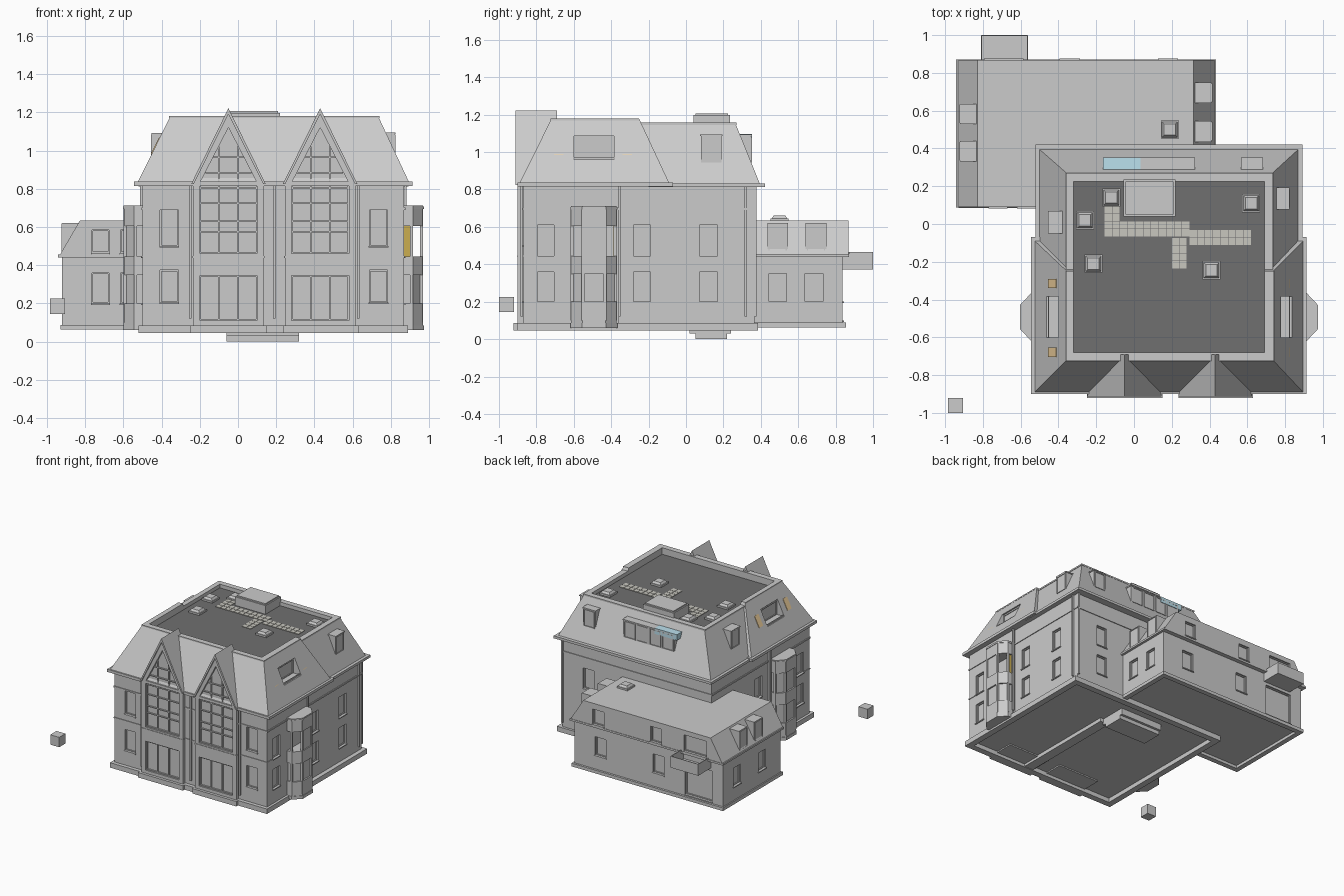
import bpy, bmesh, math
from mathutils import Matrix

if "Cube" in bpy.data.objects:
    bpy.data.objects.remove(bpy.data.objects["Cube"])

CX = 0.185  # mirror axis of the main block


def finish(name, bm, mat=None):
    bmesh.ops.recalc_face_normals(bm, faces=bm.faces)
    me = bpy.data.meshes.new(name)
    bm.to_mesh(me)
    bm.free()
    ob = bpy.data.objects.new(name, me)
    bpy.context.collection.objects.link(ob)
    if mat:
        me.materials.append(mat)
    return ob


def material(name, rgb):
    m = bpy.data.materials.new(name)
    m.diffuse_color = (*rgb, 1)
    m.use_nodes = True
    m.node_tree.nodes["Principled BSDF"].inputs["Base Color"].default_value = m.diffuse_color
    return m


def boxes(name, items, mat=None):
    bm = bmesh.new()
    for x0, x1, y0, y1, z0, z1 in items:
        c = Matrix.Translation(((x0 + x1) / 2, (y0 + y1) / 2, (z0 + z1) / 2))
        s = Matrix.Diagonal((abs(x1 - x0), abs(y1 - y0), abs(z1 - z0), 1))
        bmesh.ops.create_cube(bm, size=1, matrix=c @ s)
    return finish(name, bm, mat)


def prism(name, pts, axis, a, b, mat=None):
    put = {'y': lambda u, v, t: (u, t, v), 'z': lambda u, v, t: (u, v, t)}[axis]
    bm = bmesh.new()
    lo = [bm.verts.new(put(u, v, a)) for u, v in pts]
    hi = [bm.verts.new(put(u, v, b)) for u, v in pts]
    bm.faces.new(lo)
    bm.faces.new(hi)
    for i in range(len(pts)):
        j = (i + 1) % len(pts)
        bm.faces.new((lo[i], lo[j], hi[j], hi[i]))
    return finish(name, bm, mat)


def frustum(name, r0, z0, r1, z1):
    bm = bmesh.new()
    rings = [[bm.verts.new((x, y, z)) for x, y in ((r[0], r[2]), (r[1], r[2]), (r[1], r[3]), (r[0], r[3]))]
             for r, z in ((r0, z0), (r1, z1))]
    for r in rings:
        bm.faces.new(r)
    for i in range(4):
        j = (i + 1) % 4
        bm.faces.new((rings[0][i], rings[0][j], rings[1][j], rings[1][i]))
    return finish(name, bm)


def cut(ob, cutter):
    m = ob.modifiers.new("cut", 'BOOLEAN')
    m.operation, m.solver, m.object = 'DIFFERENCE', 'EXACT', cutter
    bpy.context.view_layer.objects.active = ob
    bpy.ops.object.modifier_apply(modifier=m.name)
    bpy.data.objects.remove(cutter)


def on_wall(face, u0, u1, d0, d1, z0, z1):
    axis, plane, s = face
    a, b = sorted((plane + s * d0, plane + s * d1))
    return (a, b, u0, u1, z0, z1) if axis == 'x' else (u0, u1, a, b, z0, z1)


frames = []


def window(face, u, z, w, h, cutters=None, depth=0.02):
    u0, u1, t = u - w / 2, u + w / 2, 0.006
    a, b = -0.004, 0.005
    if cutters is not None:
        cutters.append(on_wall(face, u0, u1, -depth, 0.03, z, z + h))
        a, b = -depth, -depth + 0.008
        frames.append(on_wall(face, u0 - .004, u1 + .004, -.005, .008, z - .008, z))
    for p, q in ((u0, u0 + t), (u1 - t, u1)):
        frames.append(on_wall(face, p, q, a, b, z, z + h))
    for p, q in ((z, z + t), (z + h - t, z + h)):
        frames.append(on_wall(face, u0, u1, a, b, p, q))


dark = material("dark_roofing", (0.16, 0.16, 0.16))
tan = material("paving", (0.58, 0.57, 0.52))
amber = material("amber_blind", (0.9, 0.66, 0.35))
ochre = material("ochre_panel", (0.6, 0.42, 0.08))
blue = material("blue_glass", (0.5, 0.75, 0.85))

# main walls, slightly narrower at the rear
body = prism("main_walls", [(-.5, -.87), (.87, -.87), (.87, -.36), (.855, -.36), (.855, .365),
                            (-.485, .365), (-.485, -.36), (-.5, -.36)], 'z', .08, .825)
cuts = []
for z, h in ((.2, .16), (.445, .165)):
    for s in (1, -1):
        window(('x', CX + s * .685, s), -.75, z, .09, h, cuts)
        window(('x', CX + s * .67, s), -.235, z, .09, h, cuts)
    window(('x', .855, 1), .12, z, .095, h, cuts)
    window(('y', .365, 1), .62, z, .095, h, cuts)
for z, h in ((.204, .17), (.5, .2)):
    for x in (-.36, .735):
        window(('y', -.87, -1), x, z, .095, h, cuts)
cut(body, boxes("cutter", cuts))

# string courses, eaves and plinth rings that leave the underside recessed
boxes("string_courses", [(-.506, .876, -.876, -.36, .69, .702), (-.491, .861, -.4, .371, .69, .702),
                         (-.505, .875, -.875, -.8, .44, .449)])
boxes("eaves", [(-.545, .913, -.9, -.07, .815, .837), (-.522, .893, -.2, .422, .812, .832)])
boxes("plinth", [(-.52, .89, -.9, -.85, .045, .085), (-.52, -.47, -.9, .385, .045, .085),
                 (.84, .89, -.9, .385, .045, .085), (-.52, .89, .335, .385, .045, .085),
                 (-.25, .15, -.922, -.88, .045, .085), (.235, .63, -.922, -.88, .045, .085),
                 (-.93, -.89, .085, .85, .062, .088), (-.93, .43, .815, .855, .062, .088),
                 (.39, .43, .36, .85, .062, .088), (-.93, -.48, .085, .125, .062, .088)])
boxes("basement", [(-.06, .32, .02, .24, .03, .082), (.1, .32, .05, .22, 0, .05),
                   (-.06, .1, .05, .22, .0, .035), (.27, .35, -.87, .03, .05, .082)])

# mansard roofs with sunken deck and side loggias
deck = (-.32, .69, -.68, .225, 1.12, 1.4)
front_roof = frustum("front_mansard", (-.525, .895, -.89, -.09), .835, (-.355, .735, -.72, -.25), 1.177)
rear_roof = frustum("rear_mansard", (-.5, .87, -.5, .395), .83, (-.352, .728, -.5, .265), 1.152)
loggias = [tuple(sorted((CX + s * .58, CX + s * .8))) + (-.6, -.385, .96, 1.085) for s in (1, -1)]
cut(front_roof, boxes("cutter", [deck] + loggias))
cut(rear_roof, boxes("cutter", [deck] + loggias))
boxes("roof_deck", [(-.325, .695, -.69, .23, 1.11, 1.127)], dark)
boxes("parapet_coping", [(-.36, .74, -.725, -.68, 1.17, 1.18), (-.36, -.32, -.7, -.25, 1.17, 1.18),
                         (.69, .74, -.7, -.25, 1.17, 1.18), (-.36, -.32, -.25, .27, 1.145, 1.157),
                         (.69, .735, -.25, .27, 1.145, 1.157), (-.36, .735, .225, .27, 1.145, 1.157)])
for s in (1, -1):
    x = CX + s * .638
    boxes("loggia_rail", [(x - .003, x + .003, -.6, -.385, .96, .972)])
    window(('x', CX + s * .581, s), -.4925, .965, .2, .11)
    # amber skylights lying on the slope
    for y in (-.68, -.315):
        bm = bmesh.new()
        rot = Matrix.Rotation(-s * math.atan2(.17, .342), 4, 'Y')
        zc = 1.025
        xc = CX + s * (.71 - .17 * (zc - .835) / .342)
        bmesh.ops.create_cube(bm, size=1, matrix=Matrix.Translation((xc, y, zc)) @ rot @ Matrix.Diagonal((.008, .05, .095, 1)))
        finish("amber_skylight", bm, amber)

# twin front gables running from ground to ridge
for c in (-.05, .43):
    shape = [(c - .185, .07), (c + .185, .07), (c + .185, .83), (c, 1.2), (c - .185, .83)]
    g = prism("gable_bay", shape, 'y', -.9, -.7)
    cut(g, boxes("cutter", [(c - .15, c + .15, -1, -.88, .11, .345)]))
    cut(g, prism("cutter", [(c - .15, .46), (c + .15, .46), (c + .15, .83), (c, 1.12), (c - .15, .83)], 'y', -1, -.88))
    prism("gable_roof", [(c - .195, .825), (c, 1.222), (c + .195, .825), (c + .182, .825), (c, 1.19), (c - .182, .825)],
          'y', -.912, -.69)
    bars = [(c - .15, c + .15, -.89, -.875, z, z + .008) for z in (.11, .337, .46, .57, .625, .72, .8)]
    bars += [(c - w, c + w, -.89, -.875, z, z + .008) for z, w in ((.88, .12), (.96, .08))]
    for dx in (-.147, -.05, .05, .147):
        top = .83 if abs(dx) > .1 else 1.02
        bars += [(c + dx - .004, c + dx + .004, -.89, -.875, z0, z1) for z0, z1 in ((.11, .345), (.46, top))]
    boxes("gable_glazing_bars", bars)
    boxes("gable_band", [(c - .188, c + .188, -.904, -.88, .438, .447)])

# side bay windows
for s in (1, -1):
    def plan(k):
        half = [(.66, -.122 + k), (.73, -.122 + k), (.784 - k, -.062 + k * .6)]
        return [(CX + s * d, -.4925 + u) for d, u in half + [(d, -u) for d, u in reversed(half)]]
    for z0, z1 in ((.06, .2), (.348, .445), (.605, .712)):
        prism("bay_band", plan(0), 'z', z0, z1)
    prism("bay_cornice", plan(-.004), 'z', .694, .706)
    prism("bay_foot", plan(-.004), 'z', .06, .085)
    boxes("bay_posts", [(x - .008, x + .008, y - .008, y + .008, .1, .7)
                        for x, y in [(p[0] - s * .008, p[1] * .95 - .4925 * .05) for p in plan(0)[1:5]]])
    prism("bay_glass_lower", plan(.012), 'z', .19, .36)
    if s < 0:
        prism("bay_glass_upper", plan(.012), 'z', .44, .61)
    else:
        boxes("bay_pane", [(.955, .961, -.55, -.435, .44, .61)])
        boxes("bay_panel", [(.87, .914, -.388, -.382, .44, .61)], ochre)

# dormers on the main roof
dorm = [(.7, .82, .08, .19, .94, 1.092), (-.45, -.34, -.045, .065, .94, 1.09),
        (-.14, .32, .24, .348, .94, 1.09), (.57, .68, .24, .348, .94, 1.09)]
boxes("main_dormers", dorm)
window(('x', .82, 1), .135, .945, .095, .14)
window(('x', -.45, -1), .01, .945, .095, .14)
window(('y', .348, 1), .625, .945, .095, .135)
for i in range(4):
    window(('y', .348, 1), -.08 + i * .113, .95, .1, .13)
boxes("dormer_caps", [(a - .004, b + .004, c - .004, d + .004, f - .006, f + .003) for a, b, c, d, e, f in dorm])
boxes("blue_screen", [(-.165, .035, .275, .352, 1.05, 1.096)], blue)

# flat-roof equipment: plant box, skylights and paving
boxes("plant_box", [(-.055, .22, .04, .235, 1.12, 1.197), (-.045, .21, .05, .225, 1.19, 1.207)])
for x, y, z in ((-.12, .14, 1.125), (-.26, .02, 1.125), (-.215, -.21, 1.125), (.41, -.245, 1.125),
                (.62, .11, 1.125), (.19, .5, .63)):
    boxes("skylight_curb", [(x - .048, x + .048, y - .048, y + .048, z, z + .016)])
    frustum("skylight_dome", (x - .042, x + .042, y - .042, y + .042), z + .015,
            (x - .03, x + .03, y - .03, y + .03), z + .032)
tiles = []
for x0, y0, nx, ny in ((-.155, -.065, 11, 2), (-.155, .017, 2, 2), (.2, -.235, 2, 4), (.295, -.11, 8, 2)):
    tiles += [(x0 + .041 * i, x0 + .041 * i + .038, y0 + .041 * j, y0 + .041 * j + .038, 1.125, 1.131)
              for i in range(nx) for j in range(ny)]
boxes("roof_paving", tiles, tan)

# rear annex with its own mansard
annex = boxes("annex_walls", [(-.92, .415, .1, .838, .085, .455)])
cuts = []
for y in (.49, .685):
    window(('x', .415, 1), y, .2, .095, .15, cuts)
for y in (.34, .66):
    window(('x', -.92, -1), y, .2, .095, .15, cuts)
for x in (.18, -.34):
    window(('y', .838, 1), x, .2, .1, .15, cuts)
window(('y', .838, 1), -.7, .1, .24, .25, cuts)
for x in (-.72, -.57):
    window(('y', .1, -1), x, .2, .09, .16, cuts)
cut(annex, boxes("cutter", cuts))
roof = prism("annex_mansard", [(-.935, .45), (.43, .45), (.315, .633), (-.828, .633)], 'y', .09, .868)
cuts = []
for x in (.18, -.34):
    window(('y', .868, 1), x, .465, .1, .12, cuts)
window(('y', .868, 1), -.69, .465, .2, .13, cuts)
for x in (-.72, -.57):
    window(('y', .09, -1), x, .465, .09, .12, cuts)
cut(roof, boxes("cutter", cuts))
boxes("annex_eaves", [(-.942, .435, .088, .872, .44, .455)])
ad = [(.28, .41, .435, .545, .455, .622), (.28, .41, .64, .75, .455, .622),
      (-.92, -.8, .33, .44, .455, .622), (-.92, -.8, .53, .635, .455, .622)]
boxes("annex_dormers", ad)
for a, b, c, d, e, f in ad:
    window(('x', b, 1) if a > 0 else ('x', a, -1), (c + d) / 2, .462, .098, .155)

# balcony on the annex
boxes("balcony", [(-.81, -.56, .83, 1.0, .372, .385), (-.81, -.56, .994, 1.0, .385, .465),
                  (-.81, -.804, .83, 1.0, .385, .465), (-.566, -.56, .83, 1.0, .385, .465)])

# window frames, downpipes, detached block
boxes("window_frames", frames)
boxes("downpipes", [(x - .006, x + .006, y - .006, y + .006, .12, .82) for x, y in
                    ((.19, -.878), (-.25, -.878), (.63, -.878), (.877, -.355), (-.507, -.355),
                     (.863, .32), (.85, .372))])
boxes("detached_block", [(-.985, -.905, -1.0, -.92, .145, .225)])
